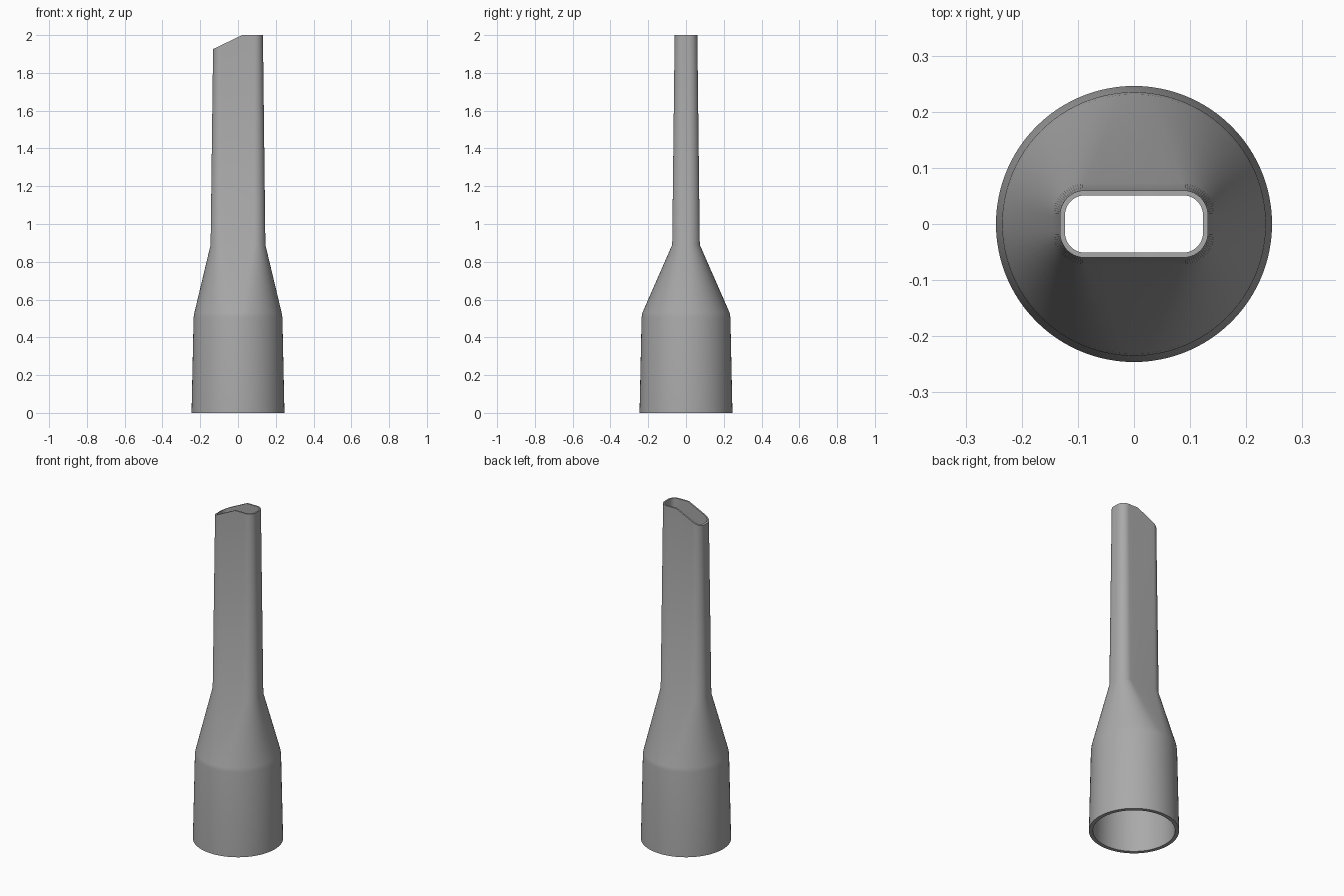
import bpy
import bmesh
from math import sin, cos, pi, radians

if "Cube" in bpy.data.objects:
    bpy.data.objects.remove(bpy.data.objects["Cube"])

CORE_X, CORE_Y = 0.0875, 0.0155   # centres of the slot's rounded corners
ARC, FLAT = 20, 8                 # segments per corner and per straight side
SPREAD = radians(8)               # half of the circle arc facing a straight side


def section(radius, is_slot):
    """Points round one cross-section, either a circle or a rounded slot."""
    points = []
    for q in range(4):
        sx = 1 if q in (0, 3) else -1
        sy = 1 if q < 2 else -1
        start = q * pi / 2
        # Rounded corner
        for i in range(ARC):
            t = i / ARC
            if is_slot:
                a = start + t * pi / 2
                points.append((sx * CORE_X + radius * cos(a), sy * CORE_Y + radius * sin(a)))
            else:
                a = start + SPREAD + t * (pi / 2 - 2 * SPREAD)
                points.append((radius * cos(a), radius * sin(a)))
        # Straight side leading to the next corner
        end = start + pi / 2
        nx, ny = (-sx, sy) if q % 2 == 0 else (sx, -sy)
        for i in range(FLAT):
            t = i / FLAT
            if is_slot:
                x = CORE_X * (sx + (nx - sx) * t) + radius * cos(end)
                y = CORE_Y * (sy + (ny - sy) * t) + radius * sin(end)
                points.append((x, y))
            else:
                a = end - SPREAD + 2 * SPREAD * t
                points.append((radius * cos(a), radius * sin(a)))
    return points


def tip_height(x):
    """Slanted cut on the right half of the tip."""
    return 2.0 + min(0, x - CORE_X / 4) * 0.48


# Height, radius, slot or circle: up the outside, then down the inside
rings = [
    (0.0, 0.246, False), (0.505, 0.235, False), (0.53, 0.231, False),
    (0.89, 0.0575, True), (2.0, 0.0445, True),
    (2.0, 0.0355, True), (0.89, 0.0465, True),
    (0.53, 0.215, False), (0.505, 0.217, False), (0.0, 0.224, False),
]

bm = bmesh.new()
loops = []
for z, radius, is_slot in rings:
    loops.append([bm.verts.new((x, y, tip_height(x) if z == 2.0 else z))
                  for x, y in section(radius, is_slot)])

# Skin the rings, closing the wall at the bottom rim
for lower, upper in zip(loops, loops[1:] + loops[:1]):
    n = len(lower)
    for i in range(n):
        j = (i + 1) % n
        bm.faces.new((lower[i], lower[j], upper[j], upper[i]))
bmesh.ops.recalc_face_normals(bm, faces=bm.faces)

mesh = bpy.data.meshes.new("crevice_nozzle")
bm.to_mesh(mesh)
bm.free()
nozzle = bpy.data.objects.new("crevice_nozzle", mesh)
bpy.context.collection.objects.link(nozzle)

# Grey plastic
grey = bpy.data.materials.new("grey_plastic")
grey.use_nodes = True
color = (0.4, 0.4, 0.4, 1)
grey.diffuse_color = color
grey.node_tree.nodes["Principled BSDF"].inputs["Base Color"].default_value = color
mesh.materials.append(grey)

bpy.ops.object.select_all(action="DESELECT")
nozzle.select_set(True)
bpy.context.view_layer.objects.active = nozzle
bpy.ops.object.shade_smooth_by_angle(angle=radians(30))
